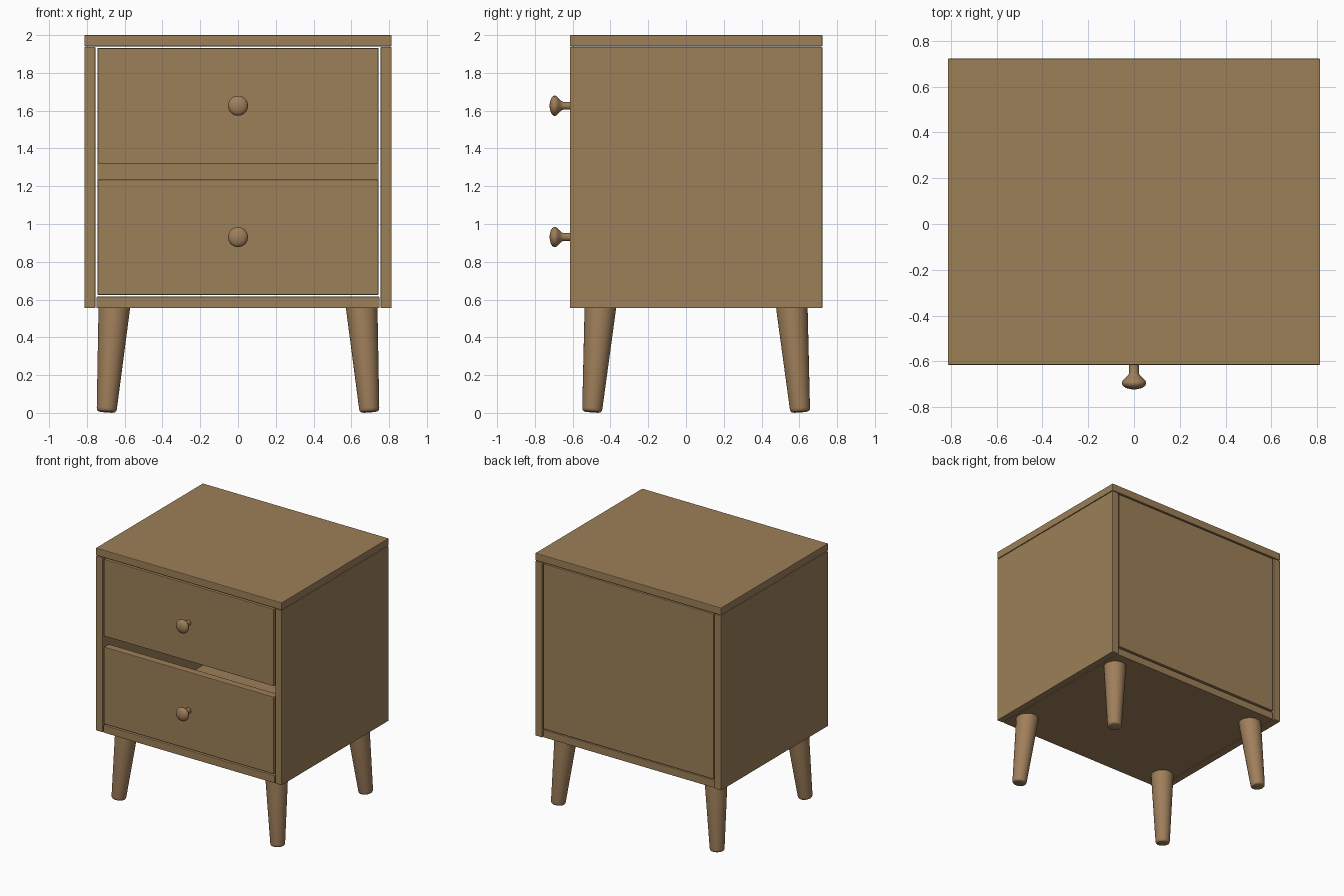
import bpy, bmesh, math
from mathutils import Vector

if "Cube" in bpy.data.objects:
    bpy.data.objects.remove(bpy.data.objects["Cube"])


def material(name, rgb):
    m = bpy.data.materials.new(name)
    m.diffuse_color = (*rgb, 1)
    m.use_nodes = True
    m.node_tree.nodes["Principled BSDF"].inputs["Base Color"].default_value = m.diffuse_color
    return m


BODY = material("oak brown", (0.335, 0.214, 0.098))
TURNED = material("warm oak", (0.35, 0.212, 0.104))


def finish(name, bm, mat):
    bmesh.ops.recalc_face_normals(bm, faces=bm.faces)
    me = bpy.data.meshes.new(name)
    bm.to_mesh(me)
    bm.free()
    me.materials.append(mat)
    ob = bpy.data.objects.new(name, me)
    bpy.context.collection.objects.link(ob)
    return ob


def panel(name, x0, x1, y0, y1, z0, z1):
    """Board given by its extents, with a tiny softened edge."""
    bm = bmesh.new()
    bmesh.ops.create_cube(bm, size=1)
    for v in bm.verts:
        v.co = ((x0 + x1) / 2 + v.co.x * (x1 - x0),
                (y0 + y1) / 2 + v.co.y * (y1 - y0),
                (z0 + z1) / 2 + v.co.z * (z1 - z0))
    ob = finish(name, bm, BODY)
    b = ob.modifiers.new("soft edge", 'BEVEL')
    b.width = 0.004
    b.segments = 2
    return ob


def turned(name, profile, start, direction, sides=40):
    """Lathe (radius, distance) pairs along a direction from start."""
    bm = bmesh.new()
    rings = [[bm.verts.new((r * math.cos(2 * math.pi * i / sides),
                            r * math.sin(2 * math.pi * i / sides), d))
              for i in range(sides)] for r, d in profile]
    for a, b in zip(rings, rings[1:]):
        for i in range(sides):
            j = (i + 1) % sides
            bm.faces.new((a[i], a[j], b[j], b[i]))
    bm.faces.new(rings[0])
    bm.faces.new(rings[-1])
    ob = finish(name, bm, TURNED)
    ob.rotation_mode = 'QUATERNION'
    ob.rotation_quaternion = Vector(direction).to_track_quat('Z', 'Y')
    ob.location = start
    for o in bpy.context.selected_objects:
        o.select_set(False)
    ob.select_set(True)
    bpy.context.view_layer.objects.active = ob
    bpy.ops.object.shade_smooth_by_angle(angle=math.radians(40))
    return ob


FRONT, BACK = -0.615, 0.722
MID = (FRONT + BACK) / 2

# Hollow carcass
panel("top_board", -0.813, 0.813, FRONT, BACK, 1.941, 2.0)
for side, s in (("left", -1), ("right", 1)):
    x0, x1 = sorted((s * 0.755, s * 0.813))
    panel(side + "_side_board", x0, x1, FRONT, BACK, 0.555, 1.937)
panel("bottom_board", -0.75, 0.75, FRONT, BACK - 0.008, 0.555, 0.615)
panel("back_board", -0.745, 0.745, BACK - 0.06, BACK - 0.002, 0.625, 1.932)

# Drawer fronts with an open slot between them, and their knobs
KNOB = [(0.021, -0.01), (0.021, 0.035), (0.025, 0.045), (0.036, 0.056),
        (0.048, 0.067), (0.053, 0.076), (0.053, 0.083), (0.048, 0.092),
        (0.037, 0.100), (0.020, 0.105), (0.006, 0.107)]
for label, z0, z1 in (("upper", 1.32, 1.93), ("lower", 0.625, 1.235)):
    panel(label + "_drawer_front", -0.743, 0.743, FRONT, FRONT + 0.06, z0, z1)
    turned(label + "_drawer_knob", KNOB, (0, FRONT, (z0 + z1) / 2 + 0.001), (0, -1, 0))

# Splayed tapering legs with rounded feet
for fb, sy in (("front", -1), ("back", 1)):
    for lr, sx in (("left", -1), ("right", 1)):
        top = Vector((sx * 0.655, MID + sy * 0.507, 0.558))
        foot = Vector((sx * 0.696, MID + sy * 0.551, 0.005))
        n = (foot - top).length
        prof = [(0.083, -0.008), (0.083, 0.01), (0.0535, n - 0.02),
                (0.0515, n - 0.009), (0.047, n - 0.003), (0.040, n)]
        turned(f"{fb}_{lr}_leg", prof, top, foot - top)
